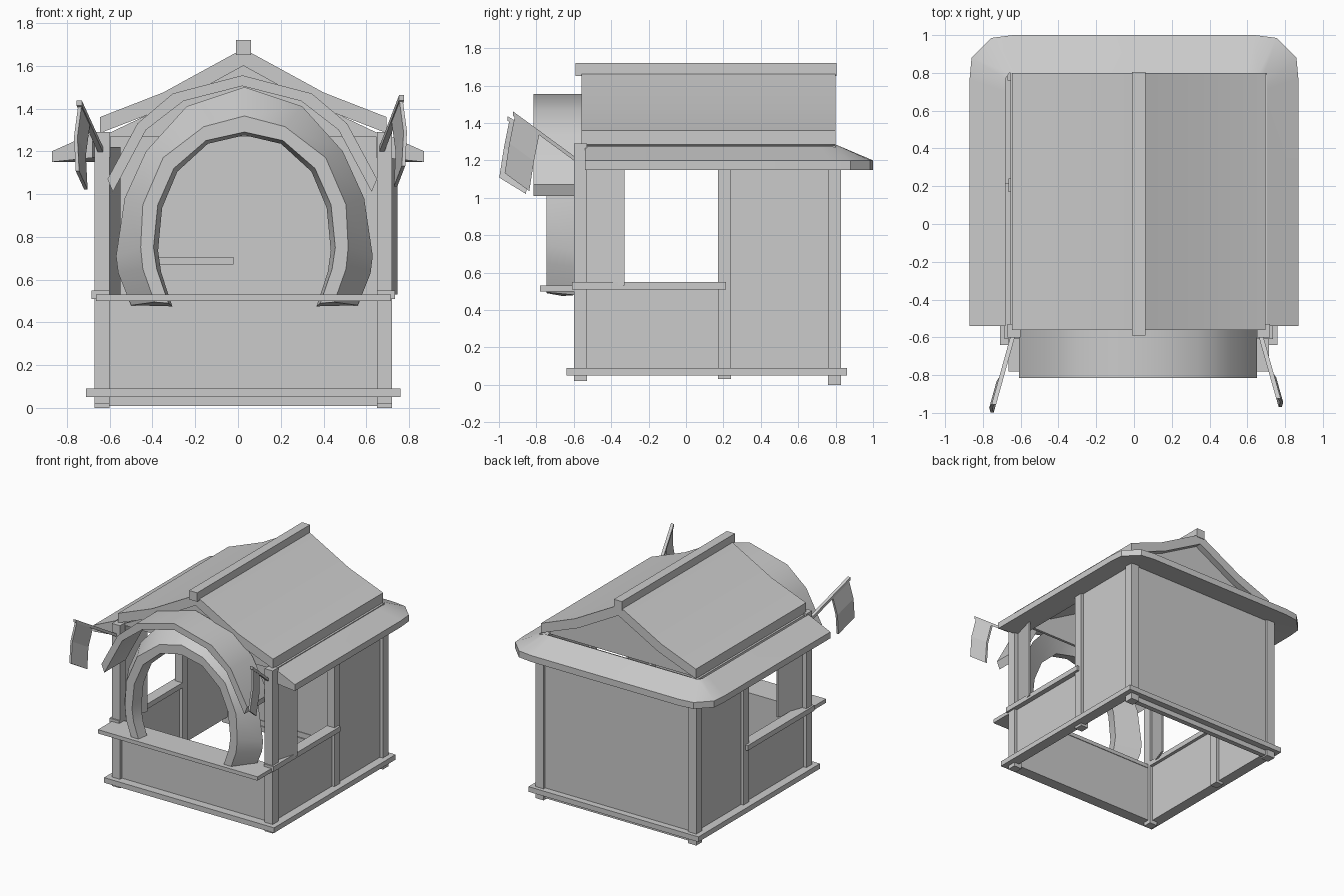
import bpy, bmesh
from mathutils import Vector

if "Cube" in bpy.data.objects:
    bpy.data.objects.remove(bpy.data.objects["Cube"])

C = 0.025  # centre line of the stall


def make(name, verts, faces, smooth=None):
    me = bpy.data.meshes.new(name)
    me.from_pydata([tuple(v) for v in verts], [], faces)
    bm = bmesh.new()
    bm.from_mesh(me)
    bmesh.ops.recalc_face_normals(bm, faces=bm.faces)
    bm.to_mesh(me)
    bm.free()
    ob = bpy.data.objects.new(name, me)
    bpy.context.collection.objects.link(ob)
    if smooth:
        bpy.ops.object.select_all(action='DESELECT')
        ob.select_set(True)
        bpy.context.view_layer.objects.active = ob
        bpy.ops.object.shade_smooth_by_angle(angle=smooth)
    return ob


def loft(name, paths, smooth=None):
    """Tube along matching paths: path k holds corner k of the cross-section."""
    n, m = len(paths[0]), len(paths)
    verts = [p[i] for i in range(n) for p in paths]
    faces = [(i * m + k, i * m + (k + 1) % m, (i + 1) * m + (k + 1) % m, (i + 1) * m + k)
             for i in range(n - 1) for k in range(m)]
    faces += [tuple(range(m)), tuple(range((n - 1) * m, n * m))]
    return make(name, verts, faces, smooth)


def box(name, x0, x1, y0, y1, z0, z1):
    return loft(name, [[(x, y0, z), (x, y1, z)] for x, z in
                       ((x0, z0), (x1, z0), (x1, z1), (x0, z1))])


def both(name, a, b, *yz):
    """Box between offsets a and b from the centre line, on both sides."""
    box(name + "_right", C + a, C + b, *yz)
    box(name + "_left", C - b, C - a, *yz)


def mirror(half, y, c=C):
    """Half profile (half width, z), outside to centre, mirrored at depth y."""
    return ([(c - w, y, z) for w, z in half] +
            [(c + w, y, z) for w, z in reversed(half[:-1])])


# posts
both("front_post", 0.625, 0.695, -0.60, -0.53, 0.02, 1.29)
both("middle_post", 0.625, 0.69, 0.17, 0.24, 0.03, 1.22)
both("back_post", 0.625, 0.695, 0.76, 0.83, 0.0, 1.22)

# base trim frame
both("base_side", 0.65, 0.735, -0.64, 0.86, 0.05, 0.09)
box("base_front", C - 0.65, C + 0.65, -0.64, -0.55, 0.05, 0.09)
box("base_back", C - 0.65, C + 0.65, 0.78, 0.86, 0.05, 0.09)
box("back_footing", C - 0.63, C + 0.63, 0.77, 0.81, 0.01, 0.05)

# wall panels
box("front_panel", C - 0.63, C + 0.63, -0.575, -0.555, 0.05, 0.51)
box("back_wall", C - 0.63, C + 0.63, 0.785, 0.81, 0.05, 1.28)
both("side_low_panel", 0.65, 0.67, -0.53, 0.17, 0.05, 0.52)
both("side_back_panel", 0.65, 0.67, 0.24, 0.76, 0.05, 1.22)
both("top_beam", 0.62, 0.68, -0.54, 0.80, 1.17, 1.28)

# counter, sills and shelf
box("counter", C - 0.69, C + 0.69, -0.78, -0.55, 0.50, 0.53)
both("window_sill", 0.625, 0.71, -0.61, 0.215, 0.51, 0.55)
box("back_shelf", -0.59, -0.02, 0.66, 0.785, 0.67, 0.705)

# open shutters next to the front posts
for side, x0, x1 in (("right", 0.67, 0.73), ("left", -0.635, -0.565)):
    loft("shutter_" + side, [[(x0 + d, -0.53, z), (x1 + d, -0.33, z)]
                             for d, z in ((0, 0.53), (0.015, 0.53), (0.015, 1.22), (0, 1.22))])

# eave skirt round the sides and back
def skirt(half, z):
    return [(-x, y, z) for x, y in half] + [(x, y, z) for x, y in reversed(half)]

outer = [(0.87, -0.54), (0.87, 0.77), (0.86, 0.88), (0.755, 0.985), (0.64, 1.0)]
inner = [(0.68, -0.54), (0.68, 0.70), (0.68, 0.77), (0.66, 0.80), (0.60, 0.80)]
loft("eave_skirt", [skirt(outer, 1.15), skirt(outer, 1.20),
                    skirt(inner, 1.285), skirt(inner, 1.17)], 0.6)

# gabled roof slab, gable ends and ridge beam
top = [(0.67, 1.36), (0.375, 1.475), (0, 1.68)]
low = [(0.67, 1.285), (0.345, 1.41), (0, 1.60)]
loft("roof", [mirror(top, -0.56), mirror(top, 0.80),
              mirror(low, 0.80), mirror(low, -0.56)], 0.6)
gable = mirror([(0.66, 1.27), (0.345, 1.42), (0, 1.61)], 0)
for name, y in (("front_gable", -0.54), ("back_gable", 0.73)):
    pts = [(x, y + d, z) for d in (0, 0.02) for x, _, z in gable]
    make(name, pts, [(0, 1, 2, 3, 4), (9, 8, 7, 6, 5)] +
         [(i, (i + 1) % 5, (i + 1) % 5 + 5, i + 5) for i in range(5)])
box("ridge_beam", C - 0.035, C + 0.035, -0.59, 0.805, 1.65, 1.72)

# horseshoe arch: narrow front rim flaring back to the wall
A = [(0.355, 0.49), (0.41, 0.65), (0.425, 0.75), (0.405, 0.95), (0.33, 1.12), (0.18, 1.25), (0, 1.29)]
B = [(0.42, 0.495), (0.475, 0.65), (0.485, 0.75), (0.475, 0.95), (0.38, 1.17), (0.19, 1.315), (0, 1.365)]
D = [(0.53, 0.48), (0.59, 0.63), (0.60, 0.71), (0.56, 0.98), (0.46, 1.20), (0.27, 1.41), (0, 1.50)]
A2 = [(w * 0.95, z - 0.015) for w, z in A]
loft("arch", [mirror(A, -0.745, 0.03), mirror(B, -0.745, 0.03),
              mirror(D, -0.59, 0.03), mirror(A2, -0.66, 0.03)], 0.6)

# curved canopy over the arch
co = [(0.63, 1.07), (0.49, 1.33), (0.325, 1.47), (0, 1.555)]
ci = [(0.605, 1.01), (0.45, 1.30), (0.275, 1.435), (0, 1.505)]
loft("canopy", [mirror(co, -0.815, 0.02), mirror(co, -0.55, 0.02),
                mirror(ci, -0.55, 0.02), mirror(ci, -0.815, 0.02)], 0.6)

# two flags on slanted poles
for side, a, b, s in (("right", (0.665, -0.57, 1.19), (0.765, -0.925, 1.45), 1),
                      ("left", (-0.635, -0.57, 1.19), (-0.742, -0.955, 1.425), -1)):
    a, b = Vector(a), Vector(b)
    r = 0.012
    loft("flag_pole_" + side, [[p + Vector(o) * r for p in (a, b)] for o in
                               ((-1, 0, -1), (1, 0, -1), (1, 0, 1), (-1, 0, 1))])
    p, q = a.lerp(b, 0.60), a.lerp(b, 0.97)
    mid, end = Vector((s * 0.02, -0.03, -0.15)), Vector((s * 0.012, -0.055, -0.31))
    t = Vector((0.008, 0, 0))
    loft("flag_" + side, [[v + e * t for v in (base, base + mid, base + end)]
                          for base, e in ((p, -1), (q, -1), (q, 1), (p, 1))])
